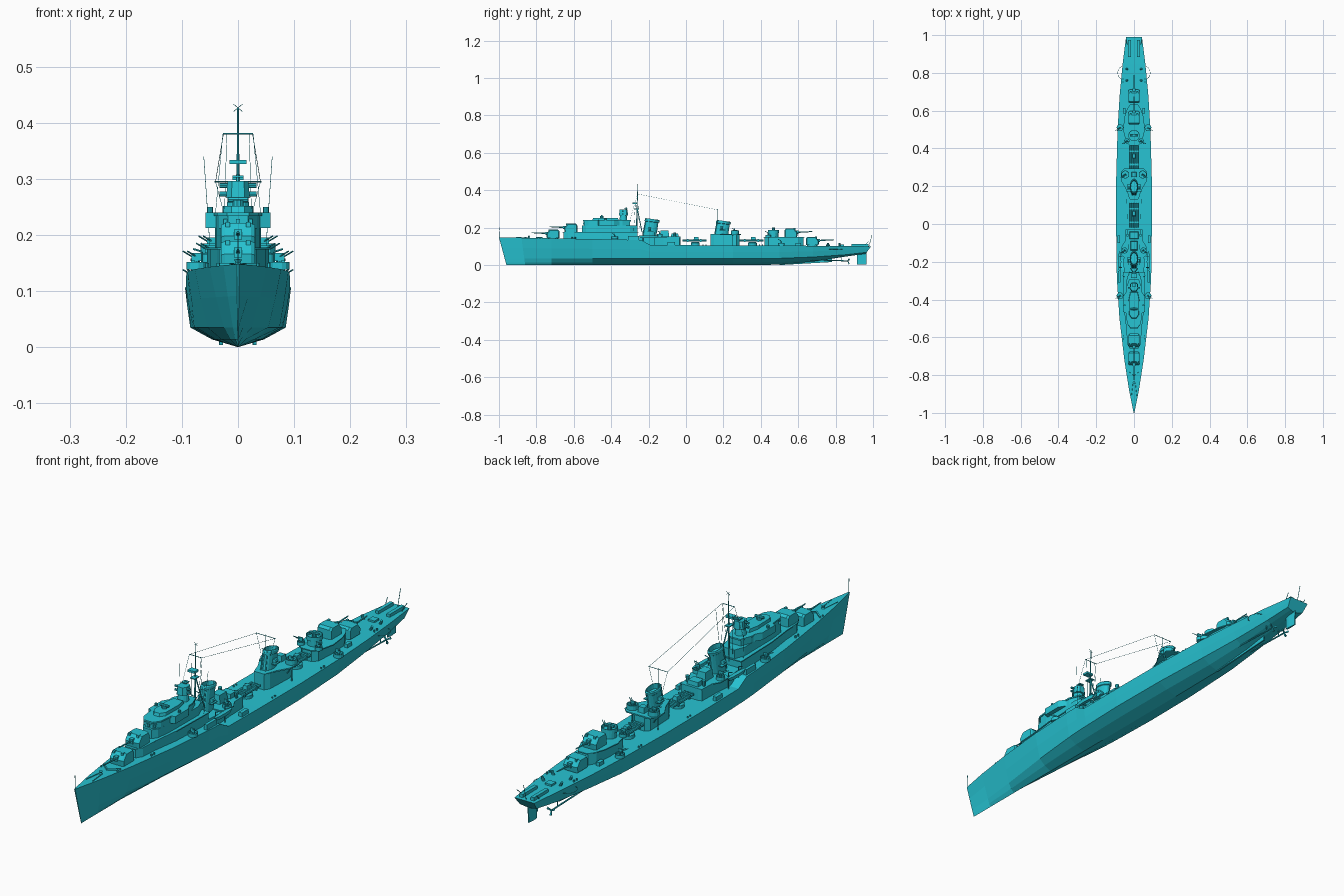
import bpy, bmesh
from math import sin, cos, pi
from mathutils import Vector

paint = bpy.data.materials.new("hull_paint")
paint.diffuse_color = (0.02, 0.55, 0.65, 1)

def mesh(name, verts, faces):
    me = bpy.data.meshes.new(name)
    me.from_pydata([tuple(v) for v in verts], [], faces)
    bm = bmesh.new(); bm.from_mesh(me)
    bmesh.ops.remove_doubles(bm, verts=bm.verts, dist=1e-6)
    bmesh.ops.recalc_face_normals(bm, faces=bm.faces)
    bm.to_mesh(me); bm.free()
    me.materials.append(paint)
    ob = bpy.data.objects.new(name, me)
    bpy.context.collection.objects.link(ob)
    return ob

def loft(name, rings, caps=True):
    n = len(rings[0])
    faces = [(k*n+i, k*n+(i+1) % n, (k+1)*n+(i+1) % n, (k+1)*n+i)
             for k in range(len(rings)-1) for i in range(n)]
    if caps:
        faces += [tuple(range(n)), tuple(range((len(rings)-1)*n, len(rings)*n))]
    return mesh(name, [p for r in rings for p in r], faces)

def prism(name, outline, z0, z1, top=1.0, dy=0.0):
    cx = sum(p[0] for p in outline)/len(outline)
    cy = sum(p[1] for p in outline)/len(outline)
    return loft(name, [[(x, y, z0) for x, y in outline],
                       [(cx+(x-cx)*top, cy+(y-cy)*top+dy, z1) for x, y in outline]])

def sym(half):
    return half + [(-x, y) for x, y in reversed(half)]

def oval(cx, cy, rx, ry, n=16):
    return [(cx+rx*cos(2*pi*i/n), cy+ry*sin(2*pi*i/n)) for i in range(n)]

def box(name, x, y, z0, z1, hx, hy, top=1.0):
    return prism(name, [(x-hx, y-hy), (x+hx, y-hy), (x+hx, y+hy), (x-hx, y+hy)], z0, z1, top)

def lathe(name, x, y, profile, n=14):
    return loft(name, [[(x+r*cos(2*pi*i/n), y+r*sin(2*pi*i/n), z) for i in range(n)]
                       for r, z in profile], caps=False)

def tub(name, x, y, r, z0, z1):
    w = r-.003
    return lathe(name, x, y, [(0, z0), (r, z0), (r, z1), (w, z1), (w, z0+.006), (0, z0+.006)])

def rod(name, p, q, r=.001, n=5, r2=None):
    p, q = Vector(p), Vector(q)
    d = (q-p).normalized()
    a = d.orthogonal().normalized(); b = d.cross(a)
    ring = lambda c, s: [c+(a*cos(2*pi*i/n)+b*sin(2*pi*i/n))*s for i in range(n)]
    return loft(name, [ring(p, r), ring(q, r2 or r)])

# Hull: keel y, deck y, keel z, bilge half-width, bilge z, deck half-width, deck z
stations = [(-.96, -1, 0, .001, .035, .002, .148), (-.86, -.88, 0, .009, .035, .026, .146),
            (-.72, -.72, 0, .025, .035, .051, .143), (-.5, -.5, 0, .054, .035, .077, .139),
            (-.3, -.3, 0, .074, .035, .09, .135), (-.24, -.24, 0, .078, .035, .092, .134),
            (-.19, -.19, 0, .08, .035, .093, .107), (0, 0, 0, .085, .035, .0945, .106),
            (.25, .25, 0, .083, .035, .094, .105), (.5, .5, .002, .072, .036, .087, .104),
            (.68, .68, .018, .058, .043, .076, .103), (.85, .85, .045, .046, .055, .06, .102),
            (.96, .99, .06, .036, .068, .042, .1)]
rings = []
for yk, yd, zk, b, zb, d, zd in stations:
    half = [(.55*b, zk+.4*(zb-zk)), (b, zb), (.45*b+.55*d, .5*(zb+zd)), (d, zd)]
    pts = [(0, zk)] + half + [(-x, z) for x, z in reversed(half)]
    rings.append([(x, yk+(yd-yk)*(z-zk)/(zd-zk), z) for x, z in pts])
loft("hull", rings)

# Rudder, shafts, propellers and guards
prism("rudder", sym([(.002, .915), (.004, .93), (.002, .965)]), .004, .066, 1.05)
mesh("skeg", [(x, y, z) for x in (-.003, .003) for y, z in ((.5, .0), (.78, .016), (.78, .035), (.5, .01))],
     [(0, 1, 2, 3), (4, 5, 6, 7), (0, 1, 5, 4), (1, 2, 6, 5), (2, 3, 7, 6), (3, 0, 4, 7)])
for s in (-1, 1):
    rod("propeller_shaft", (s*.03, .6, .03), (s*.03, .87, .022), .003, 6)
    rod("shaft_strut", (s*.03, .83, .023), (s*.03, .83, .055), .002)
    for k in range(3):
        a = 2*pi*k/3+.5
        rod("propeller_blade", (s*.03, .865, .022), (s*.03+.017*cos(a), .872, .022+.017*sin(a)), .002, 4, .005)
    arc = [(s*(.058+.028*sin(pi*i/8)), .8-.035*cos(pi*i/8), .085) for i in range(9)]
    for p, q in zip(arc, arc[1:]):
        rod("propeller_guard", p, q)

# Main guns
def turret(y, z, f):
    side = [(-.034, 0), (-.037, .022), (-.018, .045), (.026, .045), (.034, .036), (.034, 0)]
    ring = lambda x, k: [(x, y+f*a*k, z+c*(1 if k == 1 else .93)) for a, c in side]
    loft("gun_house", [ring(-.03, .86), ring(-.023, 1), ring(.023, 1), ring(.03, .86)])
    lathe("gun_base", 0, y, [(0, z-.004), (.027, z-.004), (.027, z+.003), (0, z+.003)], 16)
    box("gun_port", 0, y-f*.034, z+.016, z+.034, .007, .008)
    rod("gun_barrel", (0, y-f*.03, z+.025), (0, y-f*.115, z+.029), .0038, 8, .0022)
    for s in (-1, 1):
        box("sight_hood", s*.018, y-f*.02, z+.038, z+.047, .004, .006)

turret(-.71, .144, 1)
turret(-.615, .176, 1)
turret(.56, .15, -1)
turret(.675, .106, -1)

# Light anti-aircraft guns
def light_gun(x, y, z, s, r=.018, wall=.014):
    tub("gun_tub", x, y, r, z, z+wall)
    rod("gun_pedestal", (x, y, z), (x, y, z+.02), .005, 8, .003)
    box("gun_shield", x, y-.003, z+.016, z+.03, .009, .002)
    for dx in (-.004, .004):
        rod("light_barrel", (x+dx, y, z+.021), (x+dx+s*.02, y-.016, z+.033), .0014)

# Forward deckhouse and bridge tiers
prism("forward_deckhouse", sym([(.02, -.655), (.034, -.63), (.037, -.56), (.05, -.45), (.055, -.26)]), .134, .176)
prism("deckhouse_roof", sym([(.022, -.66), (.036, -.635), (.04, -.56), (.053, -.45), (.058, -.255)]), .174, .178)
prism("bridge_lower", sym([(.018, -.555), (.032, -.535), (.039, -.48), (.041, -.3), (.025, -.26)]), .176, .212)
prism("bridge_upper", sym([(.018, -.545), (.034, -.52), (.041, -.46), (.04, -.34), (.025, -.3)]), .212, .236)
prism("bridge_wings", sym([(.03, -.475), (.058, -.465), (.058, -.385), (.036, -.35)]), .212, .24)
prism("bridge_platform", sym([(.02, -.55), (.037, -.525), (.044, -.46), (.043, -.34), (.026, -.295)]), .234, .24)
prism("pilot_house", sym([(.012, -.5), (.026, -.48), (.028, -.4), (.02, -.36)]), .24, .252, .95)
for i in range(-2, 3):
    box("bridge_window", i*.011, -.546+abs(i)*.004, .217, .228, .004, .004)
for s in (-1, 1):
    rod("signal_lamp", (s*.05, -.43, .24), (s*.05, -.43, .25), .005, 8)
    rod("whip_aerial", (s*.05, -.28, .18), (s*.061, -.27, .34), .0007, 4)
    light_gun(s*.074, -.38, .138, s)
    light_gun(s*.074, .51, .105, s)

# Directors and rangefinders
rod("rangefinder_base", (0, -.45, .24), (0, -.45, .262), .01, 10)
rod("rangefinder_arm", (-.018, -.45, .263), (.018, -.45, .263), .005, 8)
lathe("director_tower", 0, -.335, [(0, .236), (.022, .236), (.018, .268), (.0, .268)])
prism("director_head", sym([(.012, -.358), (.021, -.345), (.021, -.318), (.012, -.31)]), .266, .296, .88)
for z in (.273, .288):
    rod("director_arm", (-.033, -.338, z), (.033, -.338, z), .0045, 8)
rod("radar_post", (0, -.32, .295), (0, -.32, .308), .004, 6)
box("radar_aerial", 0, -.322, .302, .306, .01, .01)

# Foremast, yards and rigging
rod("mast", (0, -.265, .17), (0, -.258, .425), .004, 8, .0014)
for s in (-1, 1):
    rod("mast_leg", (s*.02, -.235, .176), (0, -.26, .3), .0025)
    rod("mast_stay", (s*.027, -.259, .38), (s*.04, -.3, .24), .0006, 4)
    rod("signal_halyard", (s*.02, -.259, .38), (s*.025, -.25, .2), .0006, 4)
    rod("aerial_wire", (s*.026, -.259, .38), (s*.04, .17, .295), .0006, 4)
    rod("wire_lead", (s*.04, .17, .295), (s*.02, .17, .22), .0006, 4)
    rod("mast_top_cross", (-s*.008, -.258, .42), (s*.008, -.258, .433), .0007, 4)
rod("yard", (-.027, -.259, .38), (.027, -.259, .38), .0014)
rod("aerial_spreader", (-.042, .17, .295), (.042, .17, .295), .0012)
rod("spreader_pole", (0, .17, .22), (0, .17, .3), .0015)
box("mast_radar", 0, -.275, .326, .334, .015, .012)
box("mast_platform", 0, -.265, .298, .302, .01, .014)

# Funnels with caps and steam pipes
def funnel(y, z0, z1, dy):
    base = oval(0, y, .021, .037)
    rng = lambda k, z, t: [(x*k, y+(b-y)*k+dy*t, z+(b-y)*tilt) for x, b in base]
    tilt = -.12
    h = z1-z0
    loft("funnel", [rng(1, z0, 0), rng(.95, z1-.016, 1-.016/h), rng(1.06, z1-.014, 1-.014/h),
                    rng(1.06, z1-.004, 1), rng(.95, z1, 1), rng(.85, z1, 1), rng(.8, z1-.02, .85)])
    for s in (-1, 1):
        rod("steam_pipe", (s*.01, y-.036, z0), (s*.008, y-.034+dy, z1+.002), .0028, 6)
        box("searchlight_shelf", s*.022, y+.01, z0+.045, z0+.049, .012, .016)
        rod("searchlight", (s*.026, y, z0+.058), (s*.026, y+.014, z0+.058), .008, 8)

# Midships house around forward funnel
prism("funnel_house_forward", sym([(.052, -.27), (.056, -.2), (.048, -.12), (.045, -.035), (.03, -.03)]), .105, .148)
prism("funnel_deck_forward", sym([(.05, -.18), (.066, -.165), (.066, -.12), (.048, -.09), (.046, -.03)]), .148, .152)
funnel(-.2, .134, .246, .02)
box("vent_house", 0, -.115, .15, .185, .02, .025, .85)
box("vent_trunk", 0, -.06, .15, .168, .024, .02, .9)
for s in (-1, 1):
    light_gun(s*.05, -.14, .152, s, .016)
    rod("vent_cowl", (s*.035, -.06, .15), (s*.035, -.06, .175), .005, 8, .008)
    prism("ship_boat", oval(s*.076, -.2, .007, .045, 10), .145, .158, 1.25)
    for y in (-.23, -.17):
        rod("boat_davit", (s*.064, y, .105), (s*.064, y, .17), .0018)
        rod("davit_arm", (s*.064, y, .17), (s*.08, y, .175), .0018)
    box("side_locker", s*.08, -.08, .106, .122, .007, .02)
    box("side_locker", s*.078, -.28, .134, .155, .006, .03)

# House and gun platform around aft funnel
prism("funnel_house_aft", sym([(.02, .13), (.032, .15), (.036, .27), (.022, .285)]), .104, .165)
prism("aft_gun_platform", sym([(.022, .13), (.04, .18), (.066, .225), (.07, .275), (.05, .295), (.02, .295)]), .162, .167)
funnel(.185, .14, .236, .016)
for s in (-1, 1):
    light_gun(s*.046, .262, .165, s, .021, .02)
    rod("platform_support", (s*.055, .25, .104), (s*.055, .25, .164), .0025)
    rod("platform_brace", (s*.036, .25, .13), (s*.062, .25, .163), .002)
box("aft_vent", 0, .262, .165, .188, .014, .014, .85)

# Torpedo mounts
for y in (.05, .355):
    lathe("torpedo_turntable", 0, y, [(0, .104), (.024, .104), (.024, .118), (.018, .124), (0, .124)])
    for i in range(4):
        x = (i-1.5)*.0115
        rod("torpedo_tube", (x, y-.068, .131), (x, y+.06, .131), .0055, 8)
    for dy in (-.04, .03):
        box("torpedo_band", 0, y+dy, .124, .139, .025, .004)
    box("torpedo_sight_cab", 0, y+.005, .136, .15, .01, .014, .8)

# Aft deckhouse
prism("aft_deckhouse", sym([(.02, .42), (.038, .44), (.042, .52), (.036, .6), (.02, .628)]), .102, .147)
prism("aft_deckhouse_roof", sym([(.022, .415), (.042, .435), (.058, .5), (.05, .57), (.036, .61), (.02, .633)]), .146, .15)
lathe("aft_control_tower", 0, .468, [(0, .15), (.026, .15), (.026, .172), (.03, .172), (.03, .188), (.027, .188), (.027, .176), (0, .176)], 18)
rod("aft_rangefinder", (-.02, .468, .192), (.02, .468, .192), .005, 8)
rod("rangefinder_stand", (0, .468, .174), (0, .468, .2), .008, 10)
for s in (-1, 1):
    light_gun(s*.038, .44, .148, s, .014)
    box("aft_locker", s*.052, .6, .104, .118, .007, .014)

# Forecastle and quarterdeck fittings
lathe("capstan", 0, -.84, [(0, .145), (.007, .145), (.004, .15), (.007, .156), (0, .157)], 10)
for s in (-1, 1):
    rod("breakwater", (0, -.8, .147), (s*.036, -.77, .147), .004, 4)
    rod("anchor_chain", (s*.006, -.84, .147), (s*.014, -.91, .148), .0015)
    box("depth_charge_rack", s*.024, .93, .1, .113, .007, .045)
    rod("stern_davit", (s*.036, .95, .1), (s*.042, .975, .125), .0014)
    for y in (-.78, -.6, .1, .4, .76):
        w = .035 if y == -.78 else .055 if y == -.6 else .083 if y < .5 else .058
        z = .143 if y < 0 else .104
        for d in (-.008, .008):
            rod("bollard", (s*w, y+d, z-.004), (s*w, y+d, z+.007), .003, 6)
    for y in (.76, .82):
        rod("depth_charge_thrower", (s*.035, y, .1), (s*.043, y, .117), .005, 8)
box("stern_hatch", 0, .83, .1, .109, .014, .014)
rod("jackstaff", (0, -.995, .145), (0, -.998, .2), .0012)
rod("flagstaff", (0, .978, .1), (0, .995, .162), .0012)
